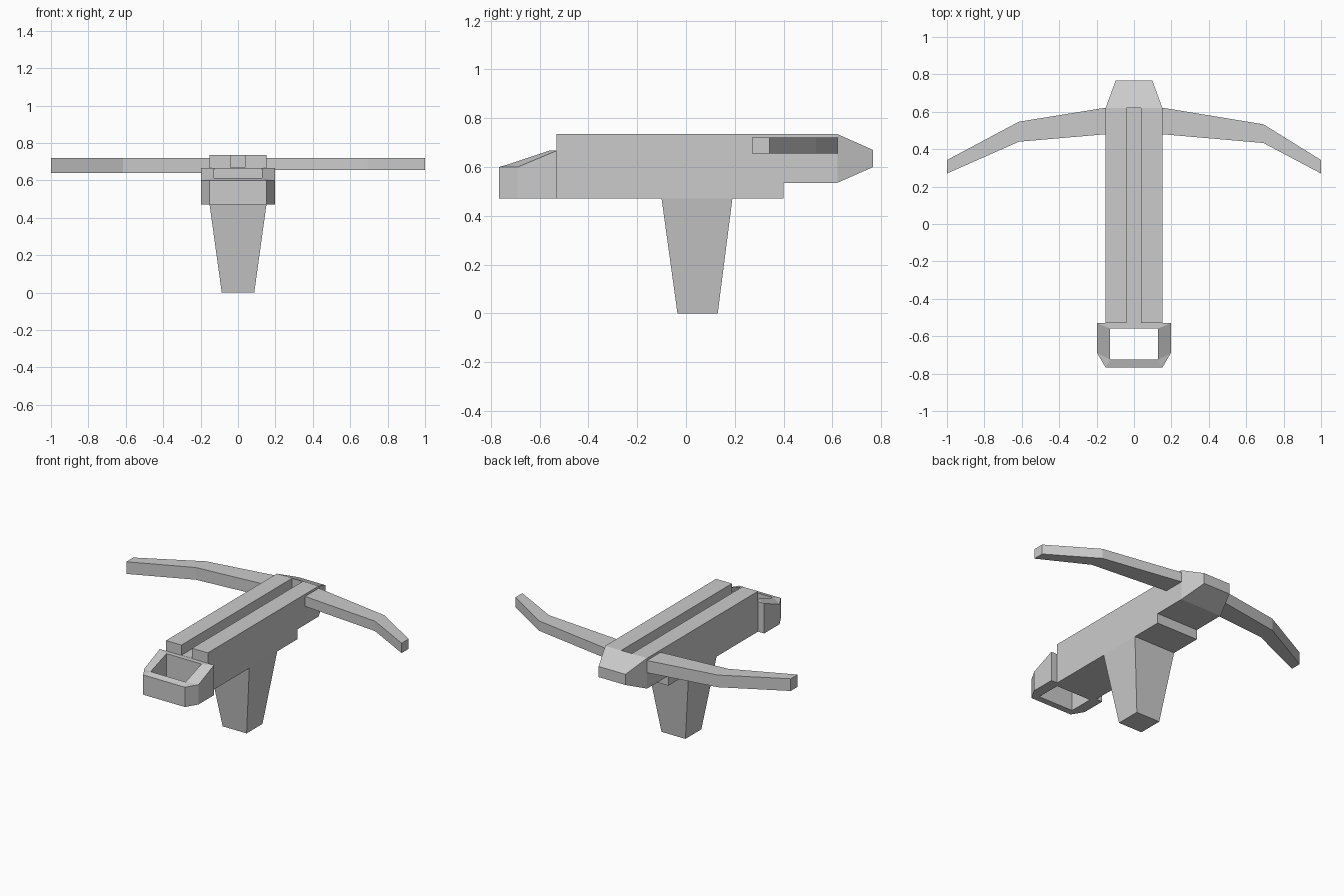
import bpy, bmesh

if "Cube" in bpy.data.objects:
    bpy.data.objects.remove(bpy.data.objects["Cube"])


def make(name, verts, faces):
    bm = bmesh.new()
    vs = [bm.verts.new(v) for v in verts]
    for f in faces:
        bm.faces.new([vs[i] for i in f])
    bmesh.ops.recalc_face_normals(bm, faces=bm.faces)
    me = bpy.data.meshes.new(name)
    bm.to_mesh(me)
    bm.free()
    ob = bpy.data.objects.new(name, me)
    bpy.context.collection.objects.link(ob)
    return ob


def band(a, b, n):
    """Quads joining two closed loops of n points starting at a and b."""
    return [(a + i, a + (i + 1) % n, b + (i + 1) % n, b + i) for i in range(n)]


def loft(name, loops):
    n = len(loops[0])
    faces = [tuple(range(n)), tuple(range((len(loops) - 1) * n, len(loops) * n))]
    for k in range(len(loops) - 1):
        faces += band(k * n, (k + 1) * n, n)
    return make(name, [p for l in loops for p in l], faces)


def rect(x0, x1, y0, y1, z):
    return [(x0, y0, z), (x1, y0, z), (x1, y1, z), (x0, y1, z)]


# Stock: side profile with a narrowing nose, (half width, y, z)
W = 0.152
profile = [(W, -0.53, 0.47), (W, 0.40, 0.47), (W, 0.40, 0.535), (W, 0.62, 0.535),
           (0.098, 0.767, 0.60), (0.098, 0.767, 0.67), (W, 0.62, 0.735), (W, -0.53, 0.735)]
n = len(profile)
verts = [(-w, y, z) for w, y, z in profile] + [(w, y, z) for w, y, z in profile]
faces = band(0, n, n)
for o in (0, n):
    faces += [tuple(o + i for i in (0, 1, 2, 3, 6, 7)), tuple(o + i for i in (3, 4, 5, 6))]
stock = make("stock", verts, faces)

# Bolt groove cut into the top
cutter = loft("groove_cutter", [rect(-0.04, 0.037, -0.7, 0.619, 0.668),
                                rect(-0.04, 0.037, -0.7, 0.619, 0.9)])
cutter.hide_render = True
mod = stock.modifiers.new("groove", 'BOOLEAN')
mod.object = cutter
mod.operation = 'DIFFERENCE'
mod.solver = 'EXACT'
bpy.context.view_layer.objects.active = stock
bpy.ops.object.modifier_apply(modifier=mod.name)
bpy.data.objects.remove(cutter)

# Tapered grip
loft("grip", [rect(-0.087, 0.087, -0.035, 0.13, 0), rect(-W, W, -0.1, 0.19, 0.47)])

# Bow limbs: (x, front y, back y) stations
limbs = {
    "left_limb": (0.64, 0.72, [(-0.15, 0.48, 0.622), (-0.615, 0.44, 0.547), (-1, 0.27, 0.342)]),
    "right_limb": (0.655, 0.72, [(0.15, 0.48, 0.622), (0.692, 0.433, 0.533), (1, 0.27, 0.342)]),
}
for name, (z0, z1, stations) in limbs.items():
    loft(name, [[(x, a, z0), (x, b, z0), (x, b, z1), (x, a, z1)] for x, a, b in stations])

# Foot stirrup: ring with a sloping top, (x, y, top z)
outer = [(-W, -0.767, 0.60), (W, -0.767, 0.60), (0.197, -0.69, 0.60), (0.197, -0.53, 0.667),
         (W, -0.53, 0.667), (-W, -0.53, 0.667), (-0.197, -0.53, 0.667), (-0.197, -0.69, 0.60)]
inner = [(-0.127, -0.725, 0.612), (0.127, -0.725, 0.612), (0.127, -0.56, 0.667), (-0.127, -0.56, 0.667)]
top = outer + inner
verts = top + [(x, y, 0.47) for x, y, z in top]
faces = band(0, 12, 8) + band(8, 20, 4)
rim = [(0, 1, 9, 8), (1, 2, 9), (2, 3, 10, 9), (3, 4, 10), (4, 5, 11, 10),
       (5, 6, 11), (6, 7, 8, 11), (7, 0, 8)]
faces += rim + [tuple(i + 12 for i in f) for f in rim]
make("foot_stirrup", verts, faces)
